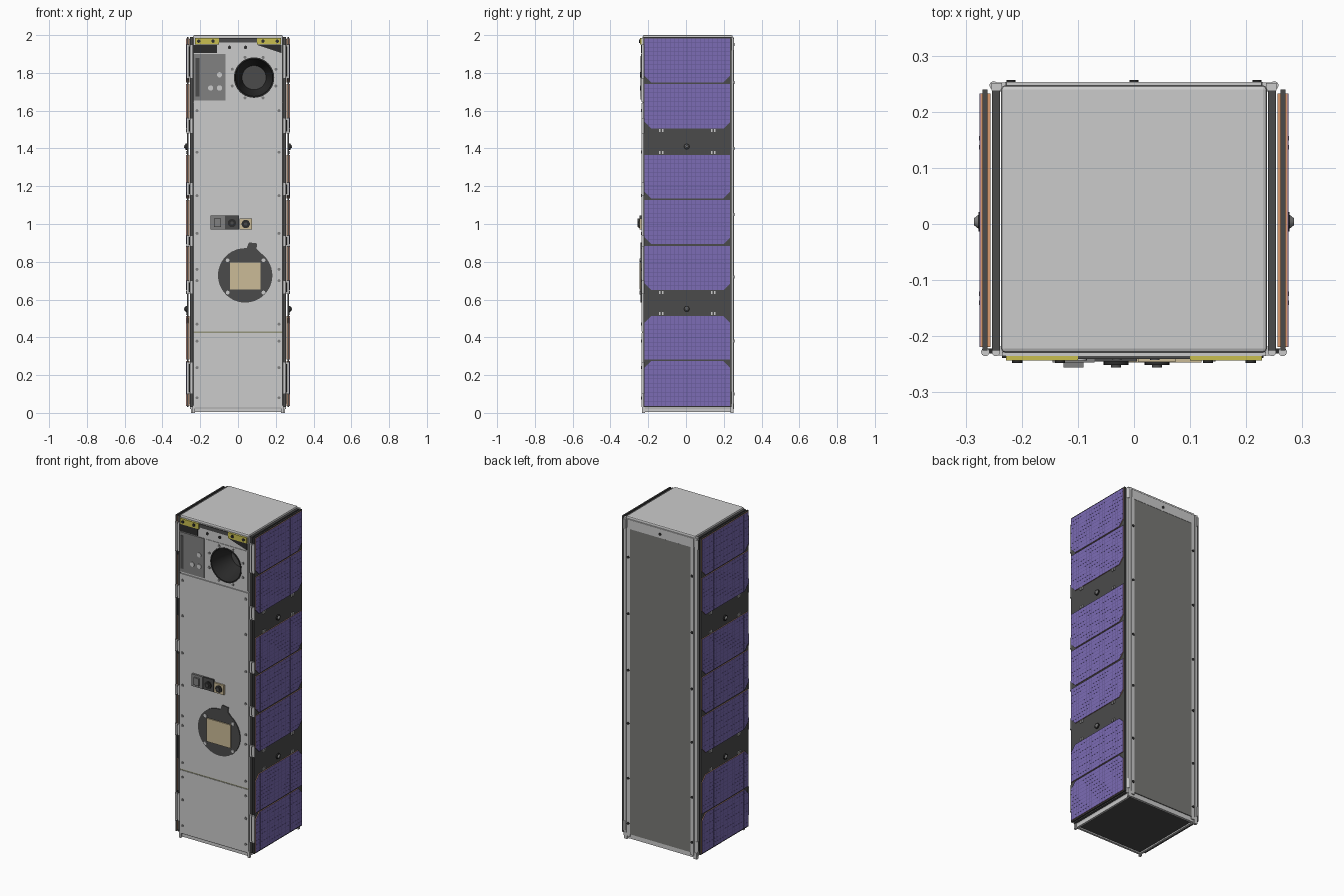
import bpy, bmesh, math
from mathutils import Vector, Matrix

if "Cube" in bpy.data.objects:
    bpy.data.objects.remove(bpy.data.objects["Cube"])

def mat(name, r, g, b):
    m = bpy.data.materials.new(name)
    m.diffuse_color = (r, g, b, 1)
    m.use_nodes = True
    m.node_tree.nodes["Principled BSDF"].inputs["Base Color"].default_value = m.diffuse_color
    return m

DARK = mat("dark_grey", .07, .07, .07)
BLACK = mat("black", .025, .025, .025)
MID = mat("mid_grey", .22, .22, .22)
BACK = mat("back_grey", .19, .19, .18)
PURPLE = mat("solar_purple", .20, .15, .46)
LINE = mat("cell_line", .13, .10, .30)
ORANGE = mat("copper_film", .70, .33, .16)
YELLOW = mat("yellow", .58, .52, .08)
TAN = mat("tan", .60, .50, .31)
PALE = mat("pale_metal", .60, .60, .58)

def finish(name, bm, m=None, mirror=False, smooth=False):
    bmesh.ops.recalc_face_normals(bm, faces=bm.faces)
    me = bpy.data.meshes.new(name)
    bm.to_mesh(me)
    bm.free()
    ob = bpy.data.objects.new(name, me)
    bpy.context.collection.objects.link(ob)
    if m:
        me.materials.append(m)
    if mirror:
        ob.modifiers.new("mirror", 'MIRROR')
    if smooth:
        bpy.context.view_layer.objects.active = ob
        ob.select_set(True)
        bpy.ops.object.shade_smooth_by_angle()
        ob.select_set(False)
    return ob

def boxes(name, items, m=None, mirror=False, bevel=0):
    bm = bmesh.new()
    for x0, x1, y0, y1, z0, z1 in items:
        M = Matrix.Translation(((x0+x1)/2, (y0+y1)/2, (z0+z1)/2)) @ \
            Matrix.Diagonal((x1-x0, y1-y0, z1-z0, 1))
        bmesh.ops.create_cube(bm, size=1, matrix=M)
    if bevel:
        bmesh.ops.bevel(bm, geom=bm.edges[:], offset=bevel, segments=2, affect='EDGES', profile=.5)
    return finish(name, bm, m, mirror)

def cyls(name, centres, r, depth, axis, m=None, mirror=False, r2=None, seg=16):
    # centre is the middle of the cylinder, r2 is the radius at the outer (+axis) end
    bm = bmesh.new()
    rot = Vector((0, 0, 1)).rotation_difference(Vector(axis)).to_matrix().to_4x4()
    for c in centres:
        bmesh.ops.create_cone(bm, cap_ends=True, segments=seg, radius1=r, depth=depth,
                              radius2=r if r2 is None else r2, matrix=Matrix.Translation(c) @ rot)
    return finish(name, bm, m, mirror, smooth=True)

def prism(name, pts, a, b, axis, m=None, mirror=False):
    # profile in (x,z) extruded along y, or in (y,z) extruded along x
    bm = bmesh.new()
    co = (lambda p, t: (p[0], t, p[1])) if axis == 'y' else (lambda p, t: (t, p[0], p[1]))
    A = [bm.verts.new(co(p, a)) for p in pts]
    B = [bm.verts.new(co(p, b)) for p in pts]
    bm.faces.new(A)
    bm.faces.new(B)
    for i in range(len(pts)):
        j = (i+1) % len(pts)
        bm.faces.new((A[i], A[j], B[j], B[i]))
    return finish(name, bm, m, mirror)

def cut(obs, cutter):
    for ob in obs:
        mod = ob.modifiers.new("hole", 'BOOLEAN')
        mod.object = cutter
        mod.operation = 'DIFFERENCE'
        mod.solver = 'EXACT'
        dg = bpy.context.evaluated_depsgraph_get()
        me = bpy.data.meshes.new_from_object(ob.evaluated_get(dg))
        ob.modifiers.clear()
        ob.data = me
    bpy.data.objects.remove(cutter)

FY = -.235          # outer surface of the front plates
OUT = (0, -1, 0)
CX, CZ = .085, 1.775  # camera centre

# main body with rounded cap, dark underside, base frame and feet
body = boxes("body", [(-.237, .237, -.229, .247, .022, 2.0)], bevel=.007)
boxes("bottom_plate", [(-.222, .222, -.215, .232, .014, .024)], DARK)
boxes("base_frame", [(-.225, .225, -.225, -.212, .006, .03), (-.225, .225, .232, .247, .006, .03)])
boxes("base_side_rail", [(.222, .235, -.22, .247, .006, .03)], mirror=True)
boxes("feet", [(.228, .242, -.234, -.218, 0, .04), (.228, .25, .236, .252, 0, .04)], PALE, True)

# front plates with seams between them
boxes("lower_front_plate", [(-.235, .235, FY, -.228, .03, .422)])
boxes("front_seam", [(-.235, .235, -.232, -.228, .42, .432)], mat("olive", .30, .30, .20))
boxes("middle_front_plate", [(-.235, .235, FY, -.228, .43, 1.64)])
top_plate = boxes("upper_front_plate", [(-.235, .235, FY, -.228, 1.647, 1.985)])
camera_plate = boxes("camera_plate", [(-.05, .232, FY-.003, FY, 1.655, 1.9)])
cut([body, top_plate, camera_plate],
    cyls("cutter", [(CX, -.2, CZ)], .106, .3, OUT, seg=48))

# recessed camera barrel, lathed around the viewing axis
bm = bmesh.new()
prof = [(.107, FY-.006), (.099, FY-.006), (.095, -.20), (.062, -.09), (.107, -.09)]
rings = [[bm.verts.new((CX+r*math.cos(t*math.tau/48), y, CZ+r*math.sin(t*math.tau/48)))
          for t in range(48)] for r, y in prof]
for a, b in zip(rings, rings[1:] + rings[:1]):
    for i in range(48):
        bm.faces.new((a[i], a[(i+1) % 48], b[(i+1) % 48], b[i]))
finish("camera_barrel", bm, BLACK, smooth=True)
cyls("camera_lens", [(CX, -.09, CZ)], .064, .012, OUT, DARK, seg=48)

# top fittings on the front
boxes("yellow_bracket", [(.1, .228, -.243, FY, 1.95, 1.985)], YELLOW, True)
cyls("bracket_bolts", [(x, -.245, 1.968) for x in (.132, .208)], .009, .006, OUT, BLACK, True)
boxes("top_dark_strip", [(-.1, .1, -.241, FY, 1.962, 1.985)], DARK)
boxes("left_dark_block", [(-.235, -.11, -.239, FY, 1.905, 1.948)], BLACK)
prism("right_dark_wedge", [(.1, 1.948), (.23, 1.948), (.23, 1.905)], -.239, FY, 'y', BLACK)
boxes("sensor_panel", [(-.235, -.066, -.239, FY, 1.655, 1.9)], MID)
boxes("sensor_slot", [(-.225, -.205, -.241, -.239, 1.675, 1.88)], DARK)
cyls("sensor_dots", [(x, -.24, z) for x, z in ((-.098, 1.79), (-.145, 1.72), (-.098, 1.72))],
     .014, .006, OUT, PALE)

# small sensor trio in the middle
boxes("sensor_grey_box", [(-.145, -.07, -.247, FY, .97, 1.045)], MID)
boxes("sensor_grey_cap", [(-.126, -.09, -.256, -.247, .985, 1.03)], MID)
boxes("sensor_dark_box", [(-.07, .005, -.245, FY, .97, 1.045)], DARK)
boxes("sensor_tan_box", [(.007, .074, -.246, FY, .97, 1.03)], TAN)
cyls("sensor_lenses", [(-.032, -.246, 1.005), (.041, -.246, 1.0)], .022, .01, OUT, BLACK, seg=24)
cyls("lens_tips", [(-.032, -.252, 1.005), (.041, -.252, 1.0)], .009, .008, OUT, DARK)

# patch antenna on a round dark base with a tab
cyls("antenna_base", [(.038, -.237, .728)], .144, .007, OUT, DARK, seg=48)
prism("antenna_tab", [(.005, .83), (.045, .87), (.058, .903), (.102, .897), (.098, .87), (.135, .83)],
      -.2405, FY, 'y', DARK)
boxes("antenna_patch", [(-.042, .12, -.247, -.239, .653, .797)], TAN)
cyls("antenna_screws", [(x, -.242, z) for x in (-.055, .135) for z in (.637, .808)],
     .01, .006, OUT, PALE)

# plate screws on the front and around the camera
cyls("front_screws", [(.217, -.2365, z) for z in (.08, .24, .38, .47, .7, .76, .95, 1.15, 1.38, 1.6)],
     .008, .005, OUT, MID, True)
cyls("camera_screws", [(CX+.125*math.cos(a*math.pi/4+.39), -.2395, CZ+.116*math.sin(a*math.pi/4+.39))
                       for a in range(8)], .008, .005, OUT, MID)
cyls("top_screws", [(x, -.2365, 1.935) for x in (-.045, .04)], .009, .005, OUT, BLACK)

# back panel, its frame and screws
boxes("back_panel", [(-.208, .208, .245, .252, .035, 1.925)], BACK)
boxes("back_header", [(-.228, .228, .246, .2535, 1.925, 1.985)], bevel=.002)
boxes("back_rail", [(.208, .23, .246, .2535, .02, 1.93)], mirror=True)
boxes("corner_post", [(.235, .254, .238, .251, .02, 1.99)], PALE, True)
zs = [.1, .38, .72, 1.05, 1.4, 1.75]
cyls("back_screws", [(.219, .2545, z) for z in zs], .008, .005, (0, 1, 0), BLACK, True)
cyls("back_centre_screws", [(0, .2545, 1.95)], .008, .005, (0, 1, 0), BLACK)

# folded side panels
boxes("inner_panel", [(.239, .253, -.225, .24, .03, 1.99)], DARK, True)
boxes("outer_panel", [(.261, .27, -.225, .24, .03, 1.99)], DARK, True)

# solar cells: copper film under a purple face with a fine grid, clipped corners
Y0, Y1, C = -.219, .233, .035
rows = [(1.75, 1.983), (1.505, 1.742), (1.135, 1.365), (.893, 1.127), (.65, .883), (.283, .512), (.037, .275)]
grid = []
for i, (z0, z1) in enumerate(rows):
    low = i < 5
    pts = [(Y0+C, z0), (Y1-C, z0), (Y1, z0+C), (Y1, z1), (Y0, z1), (Y0, z0+C)]
    if not low:
        pts = [(y, z0+z1-z) for y, z in pts]
    n = i + 1
    prism(f"outer_cell_film_{n}", pts, .27, .2735, 'x', ORANGE, True)
    prism(f"inner_cell_film_{n}", pts, .2555, .261, 'x', ORANGE, True)
    prism(f"solar_cell_{n}", pts, .2735, .275, 'x', PURPLE, True)
    w = .0013
    for k in range(1, 20):
        y = Y0 + (Y1-Y0)*k/20
        c = max(0, C - min(y-Y0, Y1-y))
        a, b = (z0+c, z1) if low else (z0, z1-c)
        grid.append((.2748, .2754, y-w, y+w, a, b))
    for k in range(1, 10):
        z = z0 + (z1-z0)*k/10
        c = max(0, C - ((z-z0) if low else (z1-z)))
        grid.append((.2748, .2754, Y0+c, Y1-c, z-w, z+w))
boxes("cell_grid_lines", grid, LINE, True)

# panel hold-down buttons and small clips
for z in (1.41, .55):
    cyls("hold_down_base", [(.273, .004, z)], .017, .008, (1, 0, 0), BLACK, True)
    cyls("hold_down_tip", [(.281, .004, z)], .013, .009, (1, 0, 0), MID, True, r2=.006)
boxes("cell_clips", [(.269, .276, y+d-.004, y+d+.004, z-.008, z+.008)
                     for y in (-.132, .145) for d in (-.008, .008)
                     for z in (1.495, 1.378, .638, .525)], PALE, True)

# hinges along the front edges
spans = [(1.77, 1.95), (1.48, 1.56), (1.15, 1.22), (.88, .94), (.63, .70), (.1, .27)]
for a, b in spans:
    cyls("hinge_barrel", [(x, -.228, (a+b)/2) for x in (.246, .265)], .0075, b-a, (0, 0, 1), PALE, True)
    boxes("hinge_leaf", [(.246, .268, -.231, -.222, a+.01, b-.01)], BLACK, True)
cyls("rear_pivot", [(.25, .247, z) for z in (.08, 1.95)], .0075, .06, (0, 0, 1), PALE, True)
